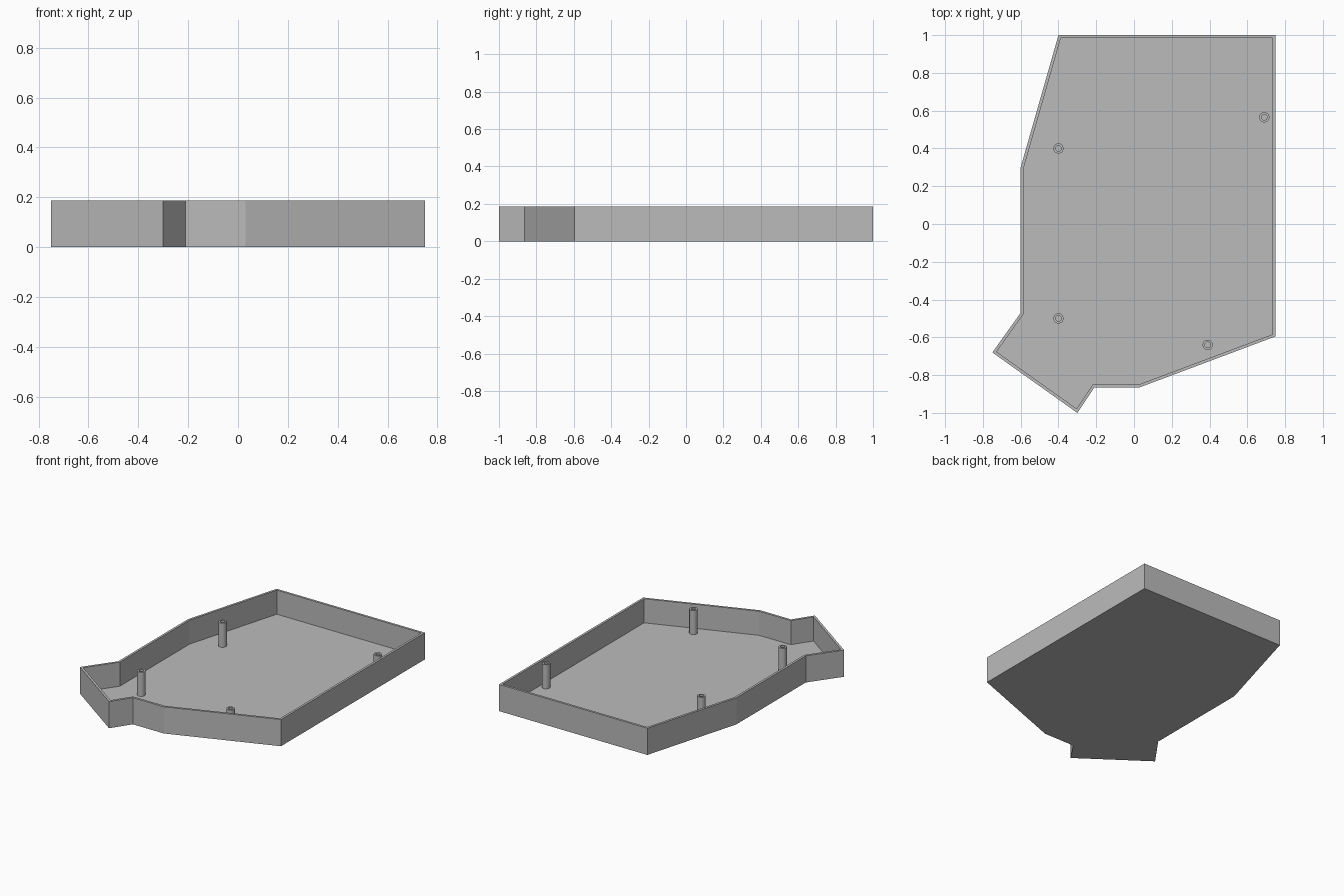
import bpy, bmesh, math
from mathutils import Vector

if "Cube" in bpy.data.objects:
    bpy.data.objects.remove(bpy.data.objects["Cube"], do_unlink=True)

HEIGHT, FLOOR, WALL = 0.187, 0.018, 0.016
POST_R, HOLE_R, SIDES = 0.027, 0.015, 32

grey = bpy.data.materials.new("light grey plastic")
grey.use_nodes = True
grey.diffuse_color = (0.5, 0.5, 0.5, 1)
grey.node_tree.nodes["Principled BSDF"].inputs["Base Color"].default_value = (0.5, 0.5, 0.5, 1)


def inset(points, d):
    """Offset a counter-clockwise outline inwards with mitred corners."""
    result = []
    for i, p in enumerate(points):
        a = (p - points[i - 1]).normalized()
        b = (points[(i + 1) % len(points)] - p).normalized()
        na, nb = Vector((-a.y, a.x)), Vector((-b.y, b.x))
        result.append(p + (na + nb) * d / (1 + na.dot(nb)))
    return result


def circle(r):
    return [Vector((r * math.cos(2 * math.pi * i / SIDES), r * math.sin(2 * math.pi * i / SIDES)))
            for i in range(SIDES)]


def cup(name, outer, inner, bottom, inner_bottom, top):
    """Hollow open-topped solid from an outer and an inner outline."""
    bm = bmesh.new()
    rings = [[bm.verts.new((p.x, p.y, z)) for p in pts] for pts, z in
             ((outer, bottom), (outer, top), (inner, top), (inner, inner_bottom))]
    n = len(outer)
    for lo, hi in zip(rings, rings[1:]):
        for i in range(n):
            j = (i + 1) % n
            bm.faces.new((lo[i], lo[j], hi[j], hi[i]))
    bm.faces.new(rings[0][::-1])
    bm.faces.new(rings[3])
    bm.normal_update()
    mesh = bpy.data.meshes.new(name)
    bm.to_mesh(mesh)
    bm.free()
    mesh.materials.append(grey)
    obj = bpy.data.objects.new(name, mesh)
    bpy.context.collection.objects.link(obj)
    return obj


# Case tray: angled outline with a skewed bay at the front right corner
outline = [Vector(p) for p in (
    (-0.4, 1), (-0.6, 0.3), (-0.6, -0.47), (-0.75, -0.68), (-0.3, -1),
    (-0.21, -0.865), (0.03, -0.865), (0.75, -0.595), (0.75, 1))]
cup("case_tray", outline, inset(outline, WALL), 0, FLOOR, HEIGHT)

# Hollow screw posts standing on the floor
posts = {"back_right": (-0.4, 0.4), "front_right": (-0.4, -0.5),
         "front_left": (0.39, -0.64), "back_left": (0.69, 0.565)}
for place, (x, y) in posts.items():
    post = cup("screw_post_" + place, circle(POST_R), circle(HOLE_R),
               FLOOR - 0.004, FLOOR, HEIGHT)
    post.location = (x, y, 0)
    bpy.ops.object.select_all(action="DESELECT")
    post.select_set(True)
    bpy.context.view_layer.objects.active = post
    bpy.ops.object.shade_smooth_by_angle(angle=math.radians(30))
